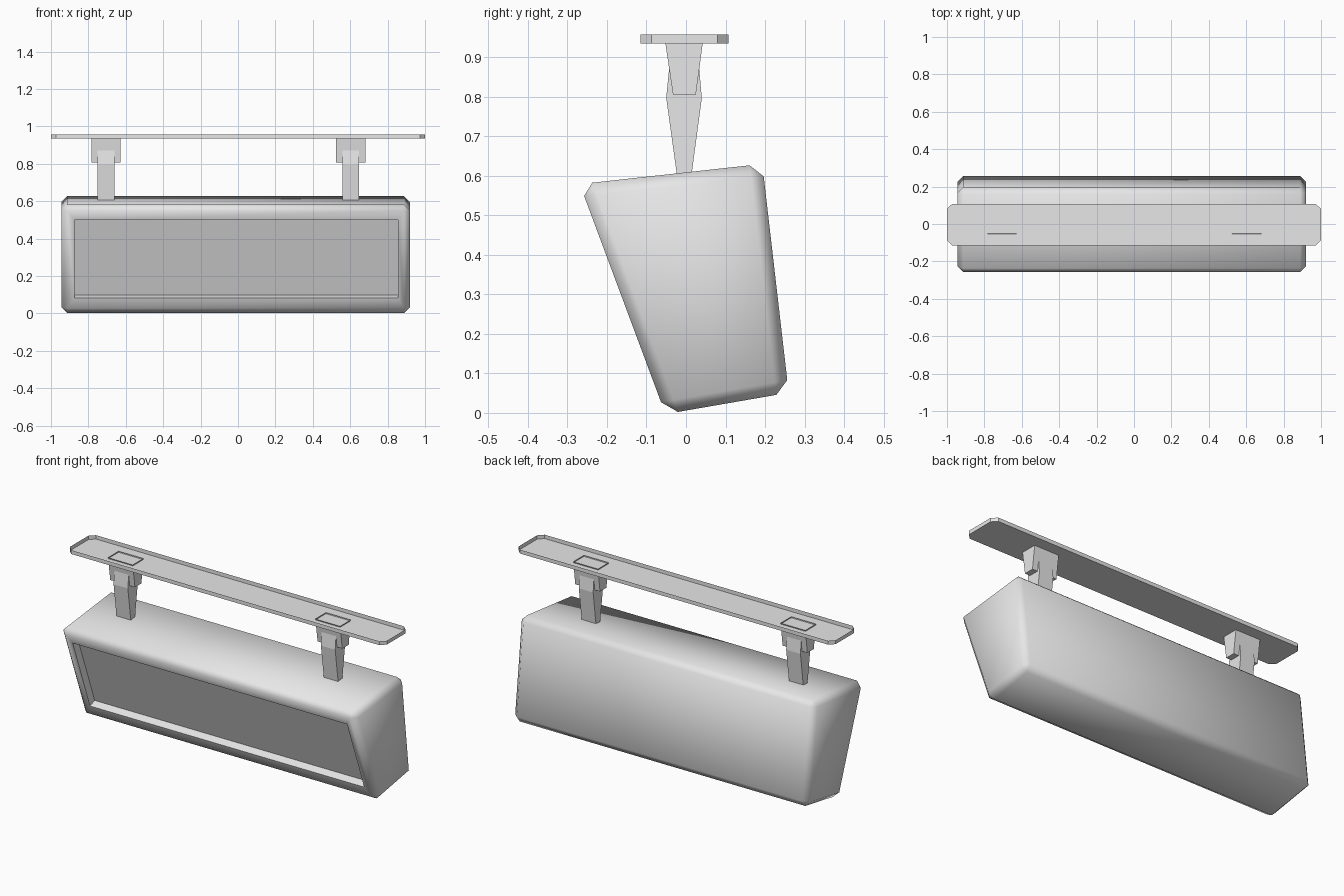
import bpy, bmesh, math
from mathutils import Vector

if "Cube" in bpy.data.objects:
    bpy.data.objects.remove(bpy.data.objects["Cube"], do_unlink=True)

grey = bpy.data.materials.new("light_grey")
grey.use_nodes = True
grey.diffuse_color = (0.8, 0.8, 0.8, 1)
grey.node_tree.nodes["Principled BSDF"].inputs["Base Color"].default_value = (0.8, 0.8, 0.8, 1)


def finish(name, bm):
    mesh = bpy.data.meshes.new(name)
    bm.to_mesh(mesh)
    bm.free()
    obj = bpy.data.objects.new(name, mesh)
    bpy.context.collection.objects.link(obj)
    mesh.materials.append(grey)
    return obj


def prism(profile, x0, x1):
    """Solid with a (y, z) profile running along x."""
    bm = bmesh.new()
    face = bm.faces.new([bm.verts.new((x0, y, z)) for y, z in profile])
    ext = bmesh.ops.extrude_face_region(bm, geom=[face], use_keep_orig=True)
    moved = [v for v in ext["geom"] if isinstance(v, bmesh.types.BMVert)]
    bmesh.ops.translate(bm, vec=(x1 - x0, 0, 0), verts=moved)
    bmesh.ops.recalc_face_normals(bm, faces=bm.faces[:])
    return bm


# Sign housing: tilted box with chamfered edges
bottom_front, top_front = Vector((-0.052, -0.003)), Vector((-0.269, 0.579))
bm = prism([bottom_front, top_front, (0.193, 0.630), (0.26, 0.051)], -0.945, 0.92)
bmesh.ops.bevel(bm, geom=bm.edges[:], offset=0.032, segments=1, profile=0.5,
                affect='EDGES', clamp_overlap=False)
bm.normal_update()

# Recessed display panel in the leaning front face
slope = top_front - bottom_front
outward = Vector((0, -slope.y, slope.x)).normalized()
front = max(bm.faces, key=lambda f: f.normal.dot(outward))
bmesh.ops.inset_region(bm, faces=[front], thickness=0.035, use_even_offset=True)
for v in front.verts:
    v.co.x = 0.855 if v.co.x > 0 else -0.875
    v.co.z = 0.50 if v.co.z > 0.3 else 0.082
    v.co.y = bottom_front.x + slope.x * (v.co.z - bottom_front.y) / slope.y
panel = bmesh.ops.extrude_discrete_faces(bm, faces=[front])["faces"][0]
bmesh.ops.translate(bm, vec=outward * -0.045, verts=panel.verts[:])
bm.normal_update()
housing = finish("sign_housing", bm)
bpy.ops.object.select_all(action='DESELECT')
housing.select_set(True)
bpy.context.view_layer.objects.active = housing
bpy.ops.object.shade_smooth_by_angle(angle=math.radians(65))

# Ceiling plate: shallow open tray with clipped corners
bm = bmesh.new()
ymin, ymax, cut = -0.115, 0.108, 0.028
outline = [(-1 + cut, ymin), (1 - cut, ymin), (1, ymin + cut), (1, ymax - cut),
           (1 - cut, ymax), (-1 + cut, ymax), (-1, ymax - cut), (-1, ymin + cut)]
floor = bm.faces.new([bm.verts.new((x, y, 0.935)) for x, y in outline])
rim = bmesh.ops.extrude_edge_only(bm, edges=floor.edges[:])["geom"]
bmesh.ops.translate(bm, vec=(0, 0, 0.022),
                    verts=[g for g in rim if isinstance(g, bmesh.types.BMVert)])
bmesh.ops.recalc_face_normals(bm, faces=bm.faces[:])
bm.normal_update()
if floor.normal.z > 0:
    bmesh.ops.reverse_faces(bm, faces=bm.faces[:])
finish("ceiling_plate", bm)

# Hangers: tapered socket with an open top, and a wedge arm
socket_profile = [(-0.053, 0.941), (0.043, 0.941), (0.025, 0.806), (-0.033, 0.806)]
arm_profile = [(-0.022, 0.595), (-0.050, 0.797), (-0.037, 0.93),
               (0.028, 0.93), (0.040, 0.797), (0.013, 0.595)]
for side, x in (("right", -0.705), ("left", 0.603)):
    bm = prism(socket_profile, x - 0.078, x + 0.078)
    cap = max(bm.faces, key=lambda f: f.calc_center_median().z)
    bmesh.ops.delete(bm, geom=[cap], context='FACES_ONLY')
    finish(side + "_socket", bm)
    finish(side + "_arm", prism(arm_profile, x - 0.045, x + 0.045))
